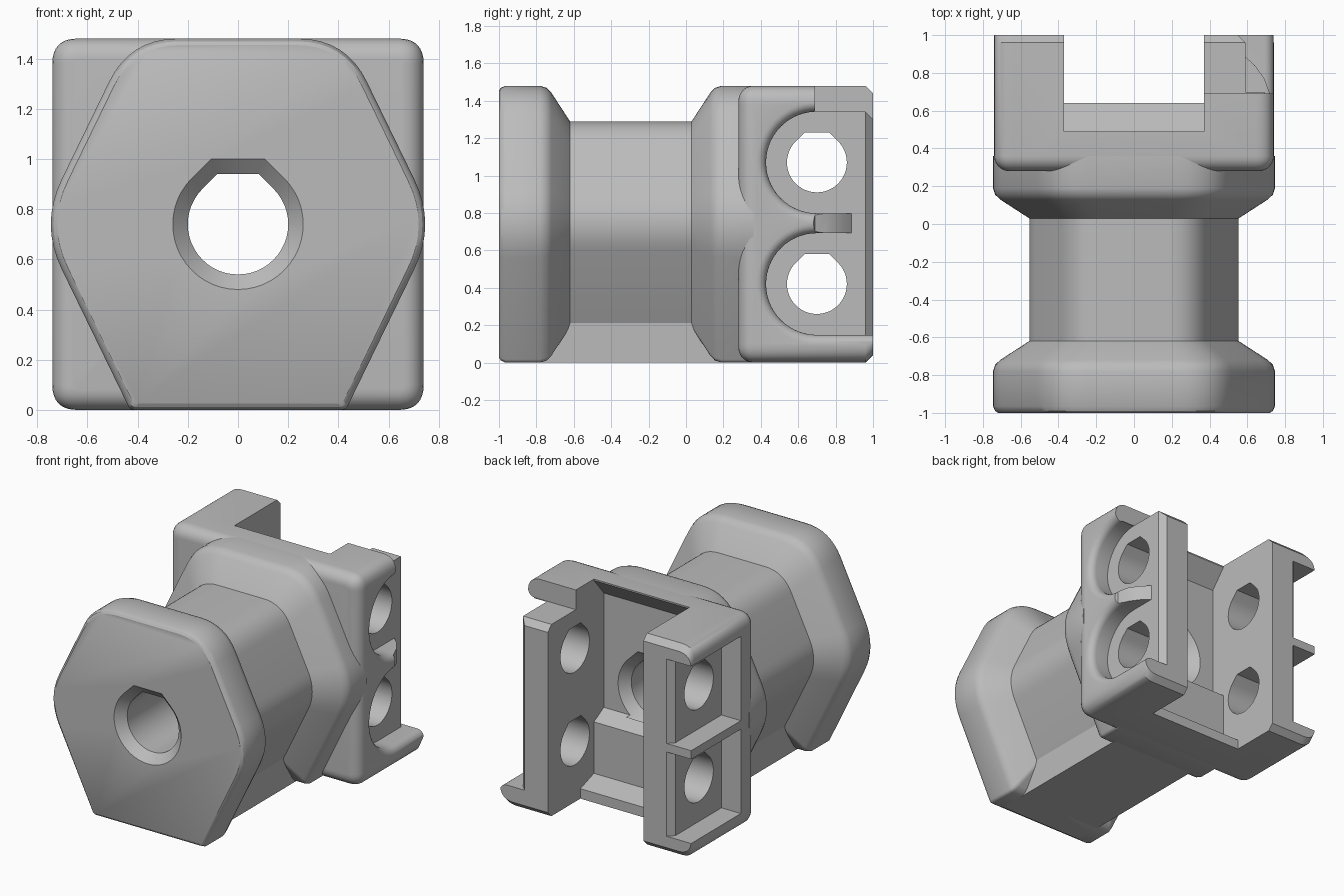
import bpy, bmesh, math
from mathutils import Vector

cube = bpy.data.objects.get("Cube")
if cube:
    bpy.data.objects.remove(cube, do_unlink=True)

grey = bpy.data.materials.new("light_grey")
grey.use_nodes = True
COLOUR = (0.5, 0.5, 0.5, 1)
grey.diffuse_color = COLOUR
grey.node_tree.nodes["Principled BSDF"].inputs["Base Color"].default_value = COLOUR
MID = 0.74  # height of the spool axis


def loft(name, rings):
    """Closed solid through rings with equal point counts."""
    bm = bmesh.new()
    loops = [[bm.verts.new(p) for p in ring] for ring in rings]
    n = len(loops[0])
    for a, b in zip(loops, loops[1:]):
        for i in range(n):
            j = (i + 1) % n
            bm.faces.new((a[i], a[j], b[j], b[i]))
    bm.faces.new(loops[0])
    bm.faces.new(loops[-1])
    bmesh.ops.recalc_face_normals(bm, faces=bm.faces)
    mesh = bpy.data.meshes.new(name)
    bm.to_mesh(mesh)
    bm.free()
    mesh.materials.append(grey)
    obj = bpy.data.objects.new(name, mesh)
    bpy.context.collection.objects.link(obj)
    return obj


def along_x(name, outline, x0, x1):
    return loft(name, [[(x, y, z) for y, z in outline] for x in (x0, x1)])


def box(name, x0, x1, y0, y1, z0, z1):
    return along_x(name, [(y0, z0), (y1, z0), (y1, z1), (y0, z1)], x0, x1)


def cut(obj, cutters):
    bpy.context.view_layer.objects.active = obj
    for c in cutters:
        mod = obj.modifiers.new("cut", "BOOLEAN")
        mod.operation, mod.solver, mod.object = "DIFFERENCE", "EXACT", c
        bpy.ops.object.modifier_apply(modifier=mod.name)
        c.hide_render = True


def soften(obj):
    bpy.ops.object.select_all(action="DESELECT")
    obj.select_set(True)
    bpy.context.view_layer.objects.active = obj
    bpy.ops.object.shade_smooth_by_angle(angle=math.radians(32))


def rounded(corners, steps=8):
    """Outline from (x, z, trim) corners, each blended by a short curve."""
    out = []
    for i, (x, z, t) in enumerate(corners):
        p = Vector((x, z))
        a = Vector(corners[i - 1][:2]) - p
        b = Vector(corners[(i + 1) % len(corners)][:2]) - p
        a, b = p + a.normalized() * t, p + b.normalized() * t
        for k in range(steps + 1):
            u = k / steps
            out.append(a * (1 - u) ** 2 + p * 2 * u * (1 - u) + b * u * u)
    return out


def teardrop(r):
    """Round hole outline with a flattened, printable roof."""
    pts = [(r * math.cos(a), r * math.sin(a))
           for a in (math.radians(45 - 270 * k / 36) for k in range(37))]
    w = r * math.tan(math.pi / 8)
    return pts + [(-w, r), (w, r)]


# Spool: six-sided flanges and hub
hexagon = rounded([(-0.43, 0, 0.02), (0.43, 0, 0.02), (0.79, MID, 0.2),
                   (0.43, 1.48, 0.19), (-0.43, 1.48, 0.19), (-0.79, MID, 0.2)])
stations = [(-1, 0.965), (-0.99, 0.985), (-0.965, 1), (-0.78, 1), (-0.745, 0.985),
            (-0.72, 0.95), (-0.62, 0.743), (0.03, 0.743), (0.13, 0.95),
            (0.155, 0.985), (0.19, 1), (0.36, 1)]
spool = loft("spool", [[(x * s, y, MID + (z - MID) * s) for x, z in hexagon]
                       for y, s in stations])

# Flat base under the hub
base = box("hub_base", -0.33, 0.33, -0.97, 0.4, 0, 0.4)

# Bore with countersunk ends
bore_stations = [(-1.02, 0.28), (-0.94, 0.2), (0.32, 0.2), (0.4, 0.28)]
bore = loft("bore_cutter", [[(x, y, MID + z) for x, z in teardrop(r)]
                            for y, r in bore_stations])


# Rear block with a rounded front and chamfered back
def block_ring(y, inset, flat):
    hx, hz, t = 0.74 - inset, MID - inset - flat, 0.1 - inset
    return [(x, y, MID + z) for x, z in
            rounded([(-hx, -hz, t), (hx, -hz, t), (hx, hz, t), (-hx, hz, t)])]


front_round = [(0.28 + 0.08 * (1 - math.cos(a)), 0.08 * (1 - math.sin(a)), 0)
               for a in (math.pi / 2 * k / 6 for k in range(7))]
block = loft("rear_block", [block_ring(*s) for s in
                            front_round + [(0.96, 0, 0), (1, 0, 0.04)]])

# Slot between the arms
slot = along_x("slot_cutter", [(0.49, 1.6), (0.49, 1.47), (0.38, 1.34), (0.38, 0.54),
                               (0.49, 0.48), (0.49, 0.12), (0.64, 0.07), (0.64, -0.1),
                               (1.1, -0.1), (1.1, 1.6)], -0.37, 0.37)
cutters = [bore, slot]

HOLES = (0.42, 1.07)
HOLE_Y = 0.7


# Rounded recesses on the left arm
def recess_ring(x, r, cz):
    arc = [(x, HOLE_Y + r * math.cos(a), cz + r * math.sin(a))
           for a in (math.pi / 2 + math.pi * k / 28 for k in range(29))]
    return arc + [(x, 1.1, cz - r), (x, 1.1, cz + r)]


for cz in HOLES:
    flare = [(0.69 + 0.05 * math.sin(a), 0.272 + 0.05 * (1 - math.cos(a)))
             for a in (math.pi / 2 * k / 6 for k in range(7))]
    cutters.append(loft("recess_cutter", [recess_ring(x, r, cz) for x, r in
                                          [(0.59, 0.272)] + flare + [(0.8, 0.322)]]))

# Curved end of the rib between the recesses
rib_end = [(0.59, 0.885), (0.64, 0.84), (0.69, 0.77), (0.72, 0.69), (0.8, 0.66),
           (0.8, 1.1), (0.59, 1.1)]
cutters.append(loft("rib_cutter", [[(x, y, z) for x, y in rib_end] for z in (0.4, 1.1)]))

# Lowered top at the back of the left arm
cutters.append(box("notch_cutter", 0.3, 0.9, 0.69, 1.1, 1.342, 1.6))

# Square pockets on the right arm, divided by a thin shelf
for z0, z1 in ((0.12, 0.71), (0.77, 1.36)):
    cutters.append(box("pocket_cutter", -0.9, -0.59, 0.45, 1.1, z0, z1))

# Chamfered back edges inside the recesses
for s, spans in ((1, ((0.148, 1.342),)), (-1, ((0.12, 0.71), (0.77, 1.36)))):
    wedge = [(0.55, 1), (0.545, 1.05), (0.65, 1.05), (0.65, 0.9), (0.59, 0.96)]
    for z0, z1 in spans:
        cutters.append(loft("wedge_cutter", [[(s * x, y, z) for x, y in wedge]
                                             for z in (z0, z1)]))
cutters.append(loft("top_edge_cutter", [[(x, 0.96, 1.342), (x, 1.05, 1.342),
                                         (x, 1.05, 1.25)] for x in (0.3, 0.6)]))

# Cross holes through both arms
for cz in HOLES:
    cutters.append(along_x("cross_hole_cutter", [(HOLE_Y + y, cz + z)
                                                 for y, z in teardrop(0.16)], -0.9, 0.9))

cut(spool, [bore])
cut(block, cutters)
for c in cutters:
    bpy.data.objects.remove(c, do_unlink=True)
for part in (spool, base, block):
    soften(part)
